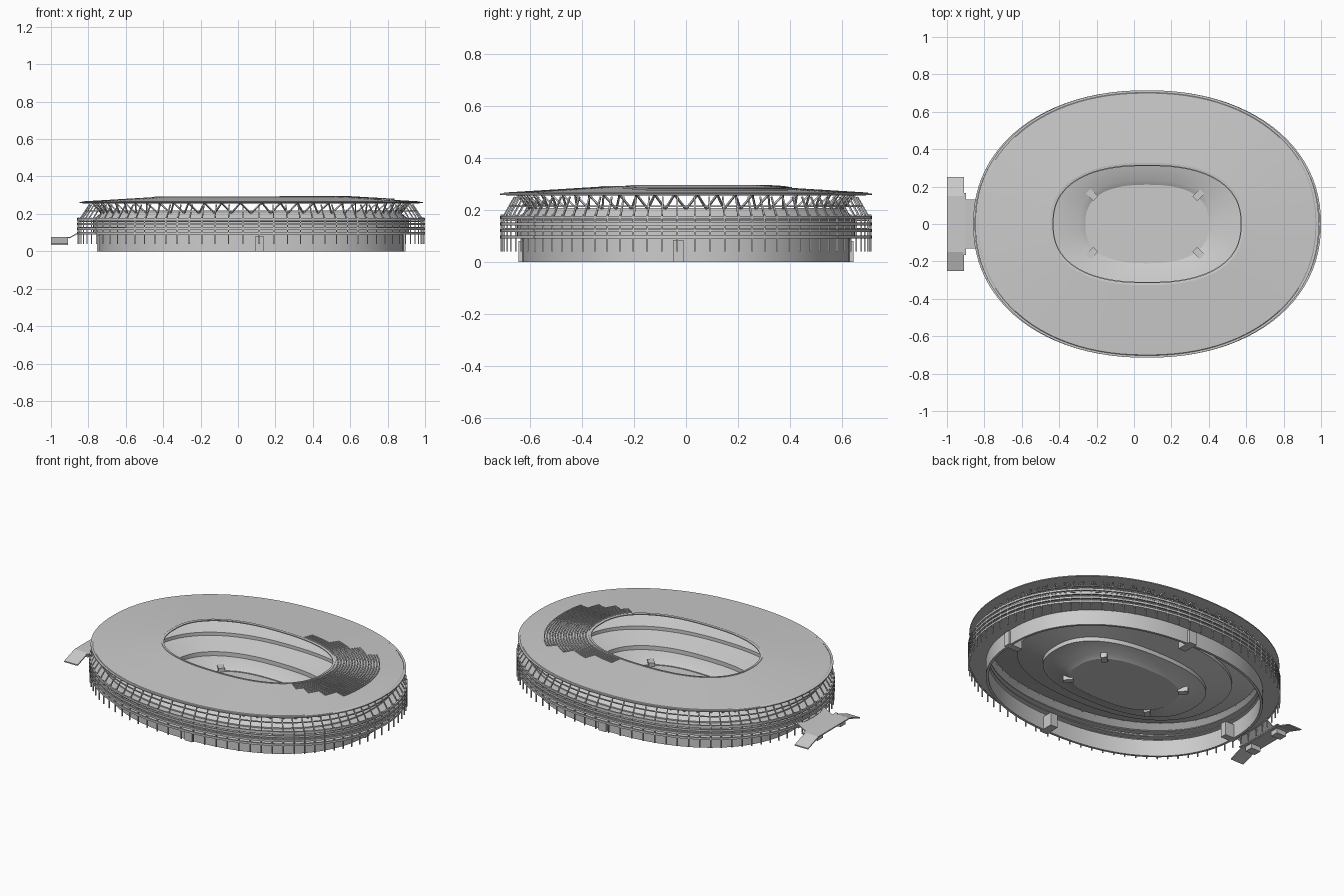
import bpy, bmesh, math
from mathutils import Vector

if "Cube" in bpy.data.objects:
    bpy.data.objects.remove(bpy.data.objects["Cube"])

CX = 0.07   # centre of the oval bowl
N = 96


def pt(a, b, z, t):
    """Point on a slightly squared oval; smaller ovals are squarer."""
    e = 2 / (2.15 + max(0, 0.93 - a) * 0.6)
    c, s = math.cos(t), math.sin(t)
    return Vector((CX + math.copysign(a * abs(c) ** e, c),
                   math.copysign(b * abs(s) ** e, s), z))


def finish(name, bm, smooth=True):
    bmesh.ops.recalc_face_normals(bm, faces=bm.faces)
    me = bpy.data.meshes.new(name)
    bm.to_mesh(me)
    bm.free()
    ob = bpy.data.objects.new(name, me)
    bpy.context.collection.objects.link(ob)
    if smooth:
        bpy.ops.object.select_all(action='DESELECT')
        ob.select_set(True)
        bpy.context.view_layer.objects.active = ob
        bpy.ops.object.shade_smooth_by_angle(angle=math.radians(25))
    return ob


def loft(bm, prof, closed=False, cap=False, t0=0, t1=None, n=N):
    """Sweep a profile of (a, b, z) around the oval, or part of it."""
    full = t1 is None
    cnt = n if full else n + 1
    end = 2 * math.pi if full else t1
    rings = [[bm.verts.new(pt(*p, t0 + (end - t0) * i / n)) for i in range(cnt)] for p in prof]
    pairs = list(zip(rings, rings[1:]))
    if closed:
        pairs.append((rings[-1], rings[0]))
    for r, q in pairs:
        for i in range(n):
            j = (i + 1) % cnt
            bm.faces.new((r[i], r[j], q[j], q[i]))
    if cap:
        bm.faces.new(rings[0])
    if closed and not full:
        bm.faces.new([r[0] for r in rings])
        bm.faces.new([r[-1] for r in rings])


def ring(name, prof, **kw):
    bm = bmesh.new()
    loft(bm, prof, **kw)
    return finish(name, bm)


def beam(bm, p, q, w):
    """Square bar between two points."""
    d = (q - p).normalized()
    u = d.cross(Vector((0, 0, 1)))
    u = u.normalized() if u.length > 1e-3 else Vector((1, 0, 0))
    v = d.cross(u)
    offs = [(u + v) * w / 2, (u - v) * w / 2, (-u - v) * w / 2, (v - u) * w / 2]
    A = [bm.verts.new(p + o) for o in offs]
    B = [bm.verts.new(q + o) for o in offs]
    for i in range(4):
        j = (i + 1) % 4
        bm.faces.new((A[i], A[j], B[j], B[i]))
    bm.faces.new(A)
    bm.faces.new(B)


def box(bm, x0, x1, y0, y1, z0, z1):
    g = bmesh.ops.create_cube(bm, size=1)
    for v in g['verts']:
        v.co = ((x0 + x1) / 2 + v.co.x * (x1 - x0), (y0 + y1) / 2 + v.co.y * (y1 - y0),
                (z0 + z1) / 2 + v.co.z * (z1 - z0))


# Pitch and seating bowl
ring('pitch', [(.33, .21, .04), (.33, .21, .045)], cap=True)
ring('seating_bowl', [(.33, .21, .04), (.36, .235, .055), (.50, .31, .075), (.50, .31, .10),
                      (.65, .44, .135), (.65, .44, .155), (.80, .60, .205)])

# Tunnel blocks at the pitch corners
bm = bmesh.new()
for sx in (-1, 1):
    for sy in (-1, 1):
        x, y = CX - .01 + sx * .285, sy * .155
        beam(bm, Vector((x - sx * .02, y - sy * .02, .045)), Vector((x + sx * .02, y + sy * .02, .045)), .035)
finish('corner_tunnels', bm, False)

# Ground storey wall and entrance blocks
ring('ground_wall', [(.815, .63, 0), (.815, .63, .10), (.80, .615, .10), (.80, .615, 0)], closed=True)
bm = bmesh.new()
box(bm, .09, .14, -.645, -.55, 0, .08)
box(bm, .09, .14, .55, .645, 0, .08)
box(bm, .80, .895, -.05, -.01, 0, .085)
box(bm, -.755, -.67, -.05, -.01, 0, .085)
finish('entrance_blocks', bm, False)

# Upper wall leaning in over the concourses
ring('upper_wall', [(.845, .65, .095), (.845, .65, .17), (.80, .60, .207)])

# Concourse floors and outer railing bands
for k, z in enumerate((.092, .125, .157)):
    ring(f'concourse_floor_{k}', [(.80, .615, z), (.922, .709, z), (.922, .709, z + .006),
                                  (.80, .615, z + .006)], closed=True)
for k, z in enumerate((.09, .115, .14, .165)):
    ring(f'railing_band_{k}', [(.93, .715, z), (.93, .715, z + .012), (.92, .706, z + .012),
                               (.92, .706, z)], closed=True)

# Outer posts and inward leaning mullions
bm = bmesh.new()
bm2 = bmesh.new()
for i in range(84):
    t = 2 * math.pi * (i + .5) / 84
    beam(bm, pt(.925, .711, .04, t), pt(.925, .711, .182, t), .006)
    beam(bm2, pt(.915, .703, .175, t), pt(.865, .66, .25, t), .006)
finish('outer_posts', bm, False)
finish('leaning_mullions', bm2, False)
ring('mullion_rail', [(.888, .68, .212), (.888, .68, .218), (.882, .674, .218), (.882, .674, .212)], closed=True)

# V struts carrying the roof
bm = bmesh.new()
M = 60
for i in range(M):
    t, h = 2 * math.pi * i / M, math.pi / M
    for s in (-1, 1):
        beam(bm, pt(.80, .60, .203, t), pt(.85, .65, .259, t + s * h), .007)
finish('roof_struts', bm, False)

# Roof shell with raised eave and rim around the opening
HOLE, EAVE = (.515, .325), (.90, .70)
ring('roof', [(.918, .715, .258), (.918, .715, .264), (.905, .703, .264), (.90, .70, .267),
              (.515, .325, .29), (.515, .325, .279), (.87, .665, .255)], closed=True)
ring('opening_rim', [(.517, .327, .287), (.517, .327, .293), (.503, .314, .291), (.503, .314, .285)], closed=True)

# Stepped seat rows lying over one end of the roof
bm = bmesh.new()
rows = 4
for g, (lo, hi) in enumerate(((-35, 77), (-29, 63), (-21, 51), (-13, 41))):
    for r in range(rows):
        f0 = .02 + (g * rows + r) * .04
        f1 = f0 + .036

        def at(f, dz):
            return (HOLE[0] + f * (EAVE[0] - HOLE[0]), HOLE[1] + f * (EAVE[1] - HOLE[1]), .29 - .023 * f + dz)
        loft(bm, [at(f0, -.004), at(f0, .002), at((f0 + f1) / 2, .002), at((f0 + f1) / 2, .006),
                  at(f1, .006), at(f1, -.004)], closed=True, t0=math.radians(lo), t1=math.radians(hi), n=28)
finish('seat_rows', bm, False)

# Entrance platform with drooping end stairs, bridge and supports
bm = bmesh.new()
path = [(-.25, .042), (-.15, .076), (.15, .076), (.25, .042)]
vs = [[bm.verts.new((x, y, z + d)) for x, d in ((-1, 0), (-.91, 0), (-.91, -.007), (-1, -.007))] for y, z in path]
for p, q in zip(vs, vs[1:]):
    for i in range(4):
        bm.faces.new((p[i], p[(i + 1) % 4], q[(i + 1) % 4], q[i]))
bm.faces.new(vs[0])
bm.faces.new(vs[-1])
for s in (-1, 1):
    box(bm, -.985, -.92, s * .11 - .025, s * .11 + .025, .04, .07)
box(bm, -.912, -.897, -.165, .165, .07, .076)
finish('entrance_platform', bm, False)
bm = bmesh.new()
sec = [(-.90, .076), (-.845, .107), (-.845, .10), (-.90, .069)]
L = [bm.verts.new((x, -.13, z)) for x, z in sec]
R = [bm.verts.new((x, .13, z)) for x, z in sec]
for i in range(4):
    bm.faces.new((L[i], L[(i + 1) % 4], R[(i + 1) % 4], R[i]))
bm.faces.new(L)
bm.faces.new(R)
finish('entrance_bridge', bm, False)
